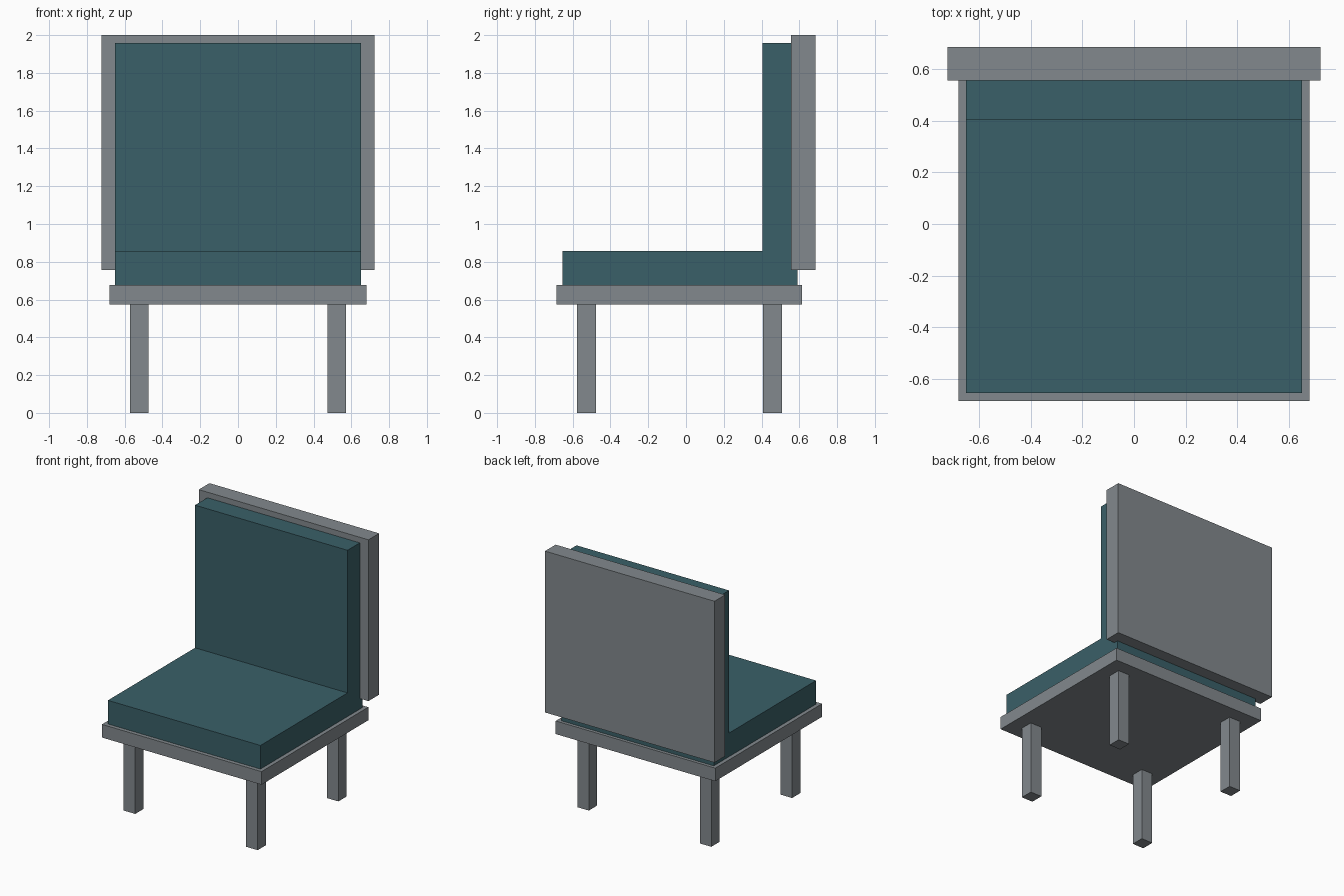
import bpy
import bmesh

if "Cube" in bpy.data.objects:
    bpy.data.objects.remove(bpy.data.objects["Cube"])


def material(name, colour):
    m = bpy.data.materials.new(name)
    m.diffuse_color = (*colour, 1.0)
    m.use_nodes = True
    m.node_tree.nodes["Principled BSDF"].inputs["Base Color"].default_value = m.diffuse_color
    return m


grey = material("grey frame", (0.225, 0.25, 0.268))
teal = material("teal upholstery", (0.042, 0.117, 0.138))


def extrude_profile(name, profile, x0, x1, mat):
    """Extrude a (y, z) side profile along x."""
    bm = bmesh.new()
    face = bm.faces.new([bm.verts.new((x0, y, z)) for y, z in profile])
    out = bmesh.ops.extrude_face_region(bm, geom=[face])
    moved = [g for g in out["geom"] if isinstance(g, bmesh.types.BMVert)]
    bmesh.ops.translate(bm, verts=moved, vec=(x1 - x0, 0, 0))
    bmesh.ops.recalc_face_normals(bm, faces=bm.faces)
    mesh = bpy.data.meshes.new(name)
    bm.to_mesh(mesh)
    bm.free()
    mesh.materials.append(mat)
    obj = bpy.data.objects.new(name, mesh)
    bpy.context.collection.objects.link(obj)
    return obj


def box(name, x, y, z, mat):
    profile = [(y[0], z[0]), (y[1], z[0]), (y[1], z[1]), (y[0], z[1])]
    return extrude_profile(name, profile, x[0], x[1], mat)


# Seat platform and back panel
box("seat_base", (-0.68, 0.68), (-0.685, 0.615), (0.575, 0.676), grey)
box("back_panel", (-0.723, 0.723), (0.555, 0.685), (0.757, 2.0), grey)

# One L-shaped cushion for seat and back; its rear is sunk into the back panel
cushion_profile = [(-0.655, 0.676), (0.59, 0.676), (0.59, 1.957),
                   (0.405, 1.957), (0.405, 0.858), (-0.655, 0.858)]
extrude_profile("cushion", cushion_profile, -0.65, 0.65, teal)

# Four square legs
for row, y in (("front", (-0.576, -0.476)), ("back", (0.407, 0.508))):
    for side, x in (("left", (-0.571, -0.473)), ("right", (0.473, 0.571))):
        box(f"{row}_{side}_leg", x, y, (0.0, 0.575), grey)
